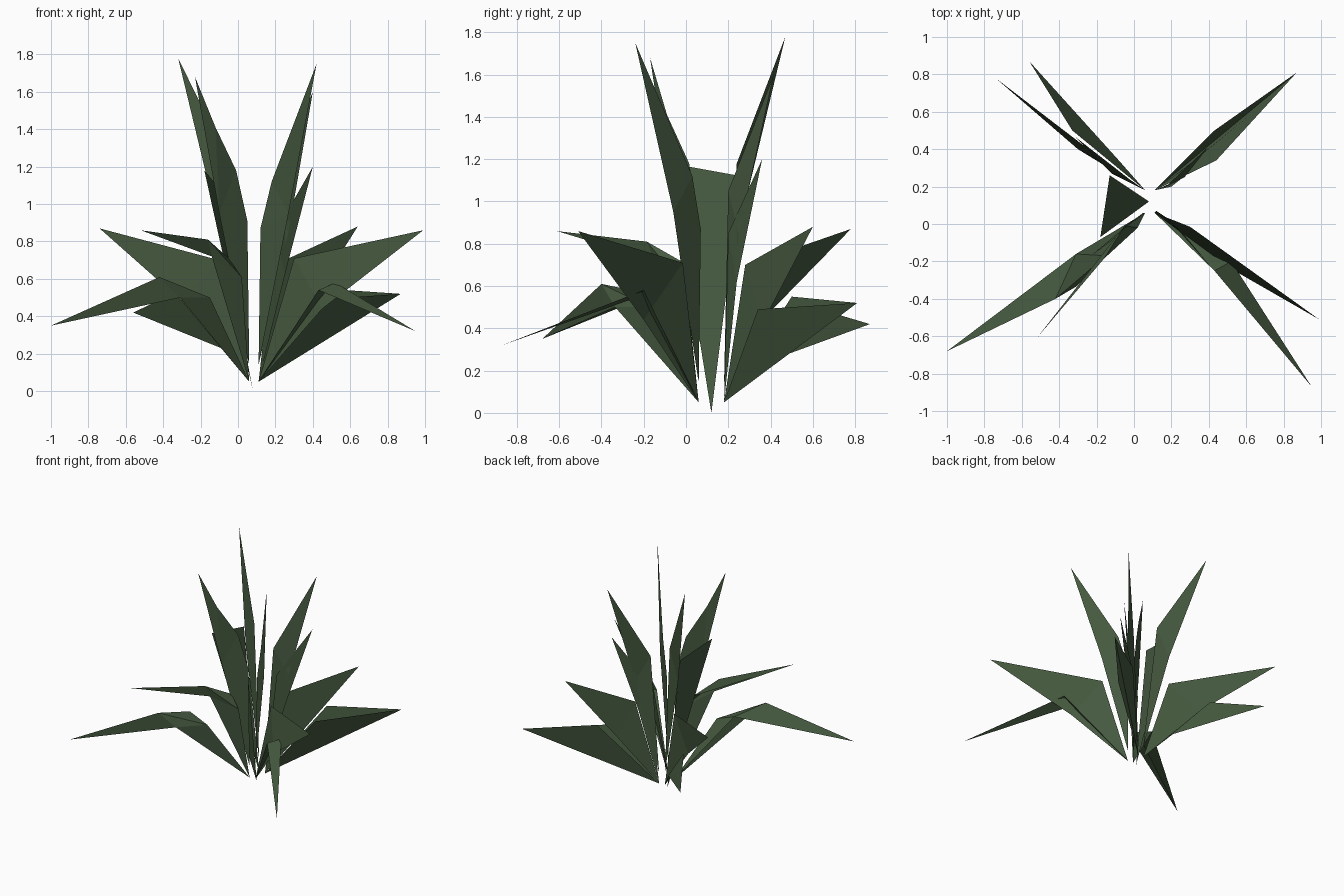
import bpy

# Remove the default cube only
cube = bpy.data.objects.get("Cube")
if cube:
    bpy.data.objects.remove(cube, do_unlink=True)

# Single leaf colour
green = bpy.data.materials.new("dark leaf green")
green.use_nodes = True
leaf_colour = (0.06, 0.10, 0.05, 1)
green.diffuse_color = leaf_colour
shader = green.node_tree.nodes["Principled BSDF"]
shader.inputs["Base Color"].default_value = leaf_colour
shader.inputs["Roughness"].default_value = 0.9


def root_point(tip, height):
    """Leaves start in a small ring, each in the quadrant its tip points to."""
    x = 0.11 if tip[0] > 0 else 0.06
    y = 0.18 if tip[1] > 0 else 0.06
    return (x, y, height)


def leaf(name, tip, left, right, height=0.05, skirt=False):
    """Folded blade: root, left and right edge chains, pointed tip."""
    root = root_point(tip, height)
    points = [root] + left + right + [tip]
    last = len(points) - 1
    left_ids = list(range(1, 1 + len(left)))
    right_ids = list(range(1 + len(left), last))
    steps = max(len(left_ids), len(right_ids))
    rungs = [(left_ids[min(i, len(left_ids) - 1)],
              right_ids[min(i, len(right_ids) - 1)]) for i in range(steps)]
    faces = [(0, rungs[0][0], rungs[0][1])]
    # Triangulated strip between neighbouring rungs
    for (a, b), (c, d) in zip(rungs, rungs[1:]):
        for face in ((a, c, d), (a, d, b)):
            if len(set(face)) == len(face):
                faces.append(face)
    faces.append((rungs[-1][0], last, rungs[-1][1]))
    # Drooping leaves also have folded side flaps
    if skirt:
        faces.append((right_ids[0], right_ids[-1], last))
        faces.append((0, left_ids[0], left_ids[-1]))
    add_mesh(name, points, faces)


def keeled_leaf(name, tip, left, right, height=0.05):
    """Blade folded along a straight keel from root to tip."""
    points = [root_point(tip, height), left, right, tip]
    add_mesh(name, points, [(0, 1, 3), (0, 3, 2)])


def add_mesh(name, points, faces):
    mesh = bpy.data.meshes.new(name)
    mesh.from_pydata(points, [], faces)
    mesh.materials.append(green)
    mesh.update()
    obj = bpy.data.objects.new(name, mesh)
    bpy.context.collection.objects.link(obj)


# Tall upright leaves
leaf("tall_leaf_back_right", (-.32, .47, 1.78),
     [(-.025, .24, 1.18)], [(-.12, .27, .95)], 0.14)
leaf("tall_leaf_front_right", (-.23, -.17, 1.68),
     [(.05, .06, .91), (-.01, .015, 1.18), (-.12, -.09, 1.41)],
     [(-.1, -.06, .95)], 0.14)
leaf("tall_leaf_front_left", (.42, -.24, 1.75),
     [(.12, .07, .87), (.18, .03, 1.12)], [(.27, -.06, .95)], 0.14)
leaf("tall_leaf_back_left", (.4, .415, 1.6),
     [(.17, .2, 1.05)], [(.27, .25, .85)], 0.14)

# Middle leaves
leaf("inner_leaf_back_left", (.4, .36, 1.2),
     [(.2, .2, .85)], [(.25, .24, .62)])
leaf("middle_leaf_back_left", (.64, .6, .88),
     [(.25, .28, .7)], [(.35, .36, .42)])
leaf("middle_leaf_front_left", (.99, -.51, .86),
     [(.3, -.015, .71)], [(.45, -.2, .44)])
leaf("middle_leaf_back_right", (-.74, .78, .87),
     [(-.1, .29, .7)], [(-.3, .4, .48)])
leaf("middle_leaf_front_right", (-.52, -.61, .86),
     [(.02, -.02, .61), (-.05, -.01, .71)],
     [(-.14, -.15, .72), (-.16, -.185, .81)], skirt=True)

# Low spreading leaves
keeled_leaf("low_leaf_back_left", (.87, .81, .52),
            (.43, .5, .55), (.44, .34, .49))
leaf("low_leaf_front_left", (.95, -.87, .32),
     [(.52, -.2, .58)], [(.43, -.25, .54)])
leaf("low_leaf_front_right", (-1, -.68, .35),
     [(-.15, -.17, .5), (-.31, -.16, .56)],
     [(-.31, -.335, .5), (-.42, -.4, .61)], skirt=True)
leaf("low_leaf_back_right", (-.56, .87, .42),
     [(-.33, .5, .53)], [(-.09, .35, .23)])

# Blunt centre leaf
add_mesh("centre_leaf", [(.08, .12, 0), (-.18, -.07, 1.18), (-.13, .26, 1.12)],
         [(0, 1, 2)])
